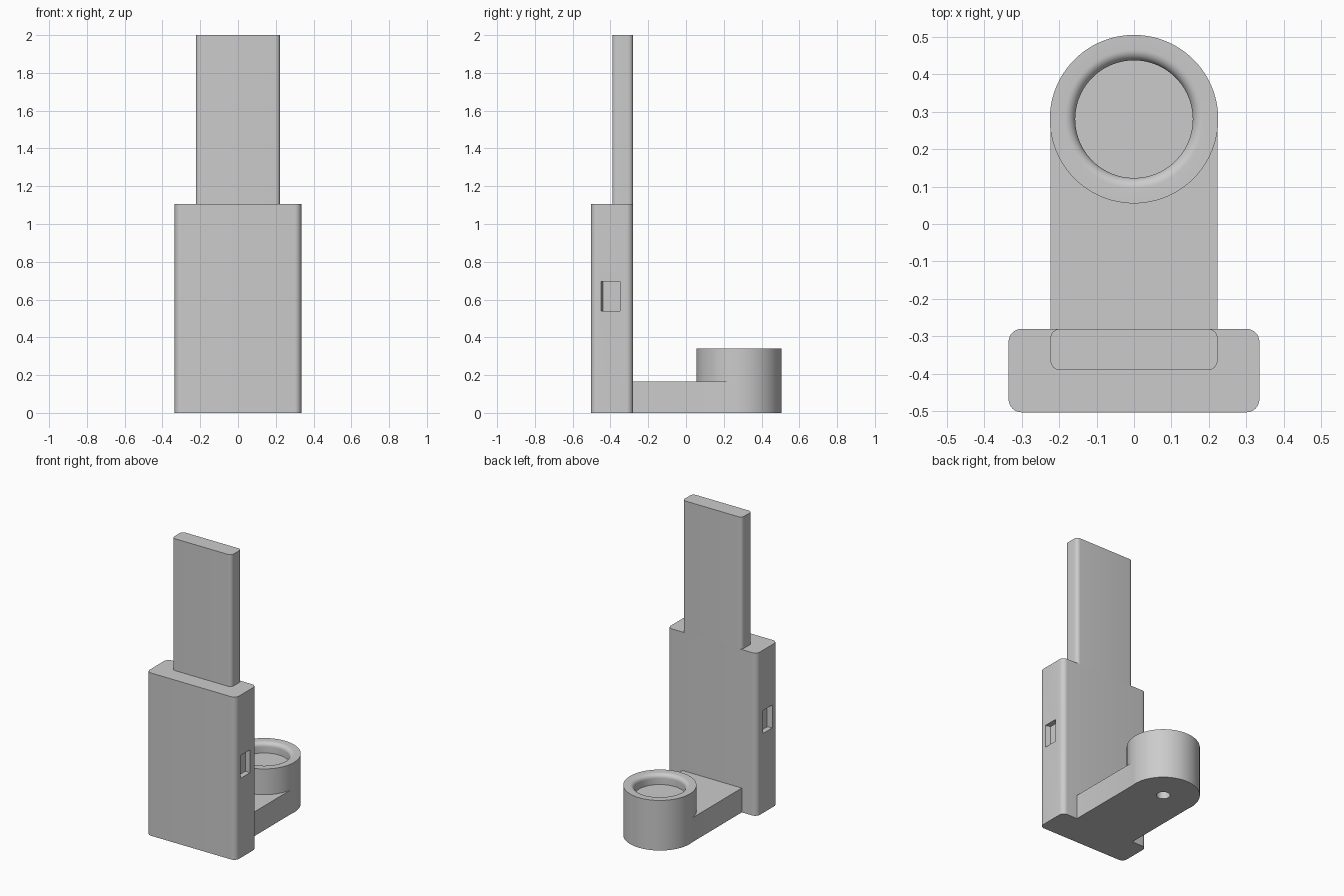
import bpy, bmesh, math
from mathutils import Matrix, Vector

cube = bpy.data.objects.get("Cube")
if cube:
    bpy.data.objects.remove(cube, do_unlink=True)

COLOUR = (0.6, 0.6, 0.6, 1)
grey = bpy.data.materials.new("plain grey")
grey.use_nodes = True
grey.diffuse_color = COLOUR
grey.node_tree.nodes["Principled BSDF"].inputs["Base Color"].default_value = COLOUR


def finish(name, bm):
    bmesh.ops.recalc_face_normals(bm, faces=bm.faces)
    mesh = bpy.data.meshes.new(name)
    bm.to_mesh(mesh)
    bm.free()
    mesh.materials.append(grey)
    obj = bpy.data.objects.new(name, mesh)
    bpy.context.collection.objects.link(obj)
    return obj


def prism(name, outline, z0, z1):
    """Extrude an xy outline between two heights."""
    bm = bmesh.new()
    face = bm.faces.new([bm.verts.new((x, y, z0)) for x, y in outline])
    top = bmesh.ops.extrude_face_region(bm, geom=[face])["geom"]
    bmesh.ops.translate(bm, vec=(0, 0, z1 - z0),
                        verts=[v for v in top if isinstance(v, bmesh.types.BMVert)])
    return finish(name, bm)


def rounded_rect(half, y0, y1, r, steps=8):
    points = []
    corners = ((half - r, y1 - r), (r - half, y1 - r), (r - half, y0 + r), (half - r, y0 + r))
    for i, (cx, cy) in enumerate(corners):
        for k in range(steps + 1):
            a = math.pi / 2 * (i + k / steps)
            points.append((cx + r * math.cos(a), cy + r * math.sin(a)))
    return points


def lathe(name, profile, y, steps=96):
    bm = bmesh.new()
    verts = [bm.verts.new((r, y, z)) for r, z in profile]
    edges = [bm.edges.new(pair) for pair in zip(verts, verts[1:])]
    bmesh.ops.spin(bm, geom=verts + edges, cent=(0, y, 0), axis=(0, 0, 1),
                   angle=math.tau, steps=steps)
    bmesh.ops.remove_doubles(bm, verts=bm.verts, dist=1e-5)
    return finish(name, bm)


def combine(target, tool, operation):
    """Apply a boolean and drop the tool."""
    mod = target.modifiers.new("combine", "BOOLEAN")
    mod.operation, mod.object, mod.solver = operation, tool, "EXACT"
    bpy.context.view_layer.objects.active = target
    bpy.ops.object.modifier_apply(modifier=mod.name)
    bpy.data.objects.remove(tool, do_unlink=True)


BACK = -0.28
CUP_Y = 0.28

# Main block with a shallow latch recess in each side
block = prism("main_block", rounded_rect(0.335, -0.503, BACK, 0.035), 0, 1.105)
for s in (-1, 1):
    pocket = [(s * 0.36, -0.455), (s * 0.36, -0.35), (s * 0.3, -0.35), (s * 0.3, -0.44), (s * 0.335, -0.45)]
    combine(block, prism("latch_cutter", pocket, 0.54, 0.695), "DIFFERENCE")

# Upright tongue
tongue = prism("upright_tongue", rounded_rect(0.223, -0.39, BACK, 0.025), 1.105, 2)

# Cup with a filleted inner rim
FLOOR, TOP, INNER, FILLET = 0.27, 0.34, 0.157, 0.028
profile = [(0, 0), (0.225, 0), (0.225, TOP)]
for k in range(9):
    a = math.pi / 2 * (1 + k / 8)
    profile.append((INNER + FILLET + FILLET * math.cos(a), TOP - FILLET + FILLET * math.sin(a)))
profile += [(INNER, FLOOR), (0, FLOOR)]
bracket = lathe("cup_bracket", profile, CUP_Y)

# Arm joining the cup to the block, with a blind hole beneath the cup
arm = prism("arm", [(-0.223, BACK), (0.223, BACK), (0.223, CUP_Y), (-0.223, CUP_Y)], 0, 0.165)
combine(bracket, arm, "UNION")
drill = lathe("drill_cutter", [(0, -0.1), (0.042, -0.1), (0.042, 0.1), (0, 0.1)], CUP_Y, 32)
combine(bracket, drill, "DIFFERENCE")

# Smooth the rounded surfaces, keep corners crisp
bpy.ops.object.select_all(action="DESELECT")
for obj in (block, tongue, bracket):
    obj.select_set(True)
bpy.context.view_layer.objects.active = block
bpy.ops.object.shade_smooth_by_angle(angle=math.radians(30))
